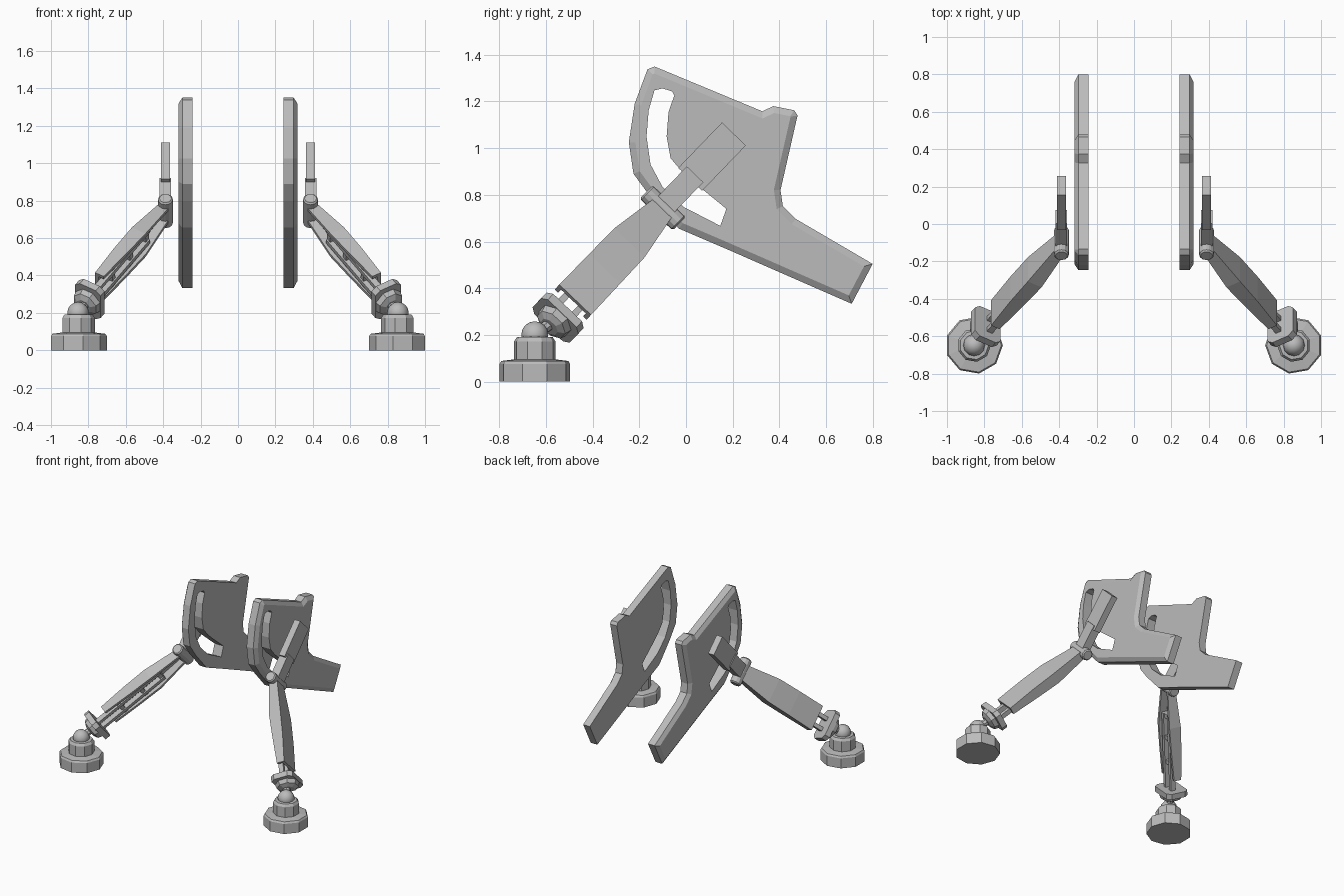
import bpy, bmesh, math
from mathutils import Vector, Matrix

if "Cube" in bpy.data.objects:
    bpy.data.objects.remove(bpy.data.objects["Cube"])

grey = bpy.data.materials.new("grey plastic")
grey.diffuse_color = (0.5, 0.5, 0.5, 1)
grey.use_nodes = True
grey.node_tree.nodes["Principled BSDF"].inputs["Base Color"].default_value = grey.diffuse_color


def finish(name, bm, matrix=Matrix(), smooth=False):
    """Turn a bmesh into an object mirrored to the other side."""
    bm.transform(matrix)
    bmesh.ops.recalc_face_normals(bm, faces=bm.faces[:])
    mesh = bpy.data.meshes.new(name)
    bm.to_mesh(mesh)
    bm.free()
    mesh.materials.append(grey)
    for p in mesh.polygons:
        p.use_smooth = smooth
    ob = bpy.data.objects.new(name, mesh)
    bpy.context.collection.objects.link(ob)
    ob.modifiers.new("mirror", 'MIRROR').use_mirror_merge = False
    return ob


def loft(name, loops, matrix=Matrix(), smooth=False):
    """Bridge rings of equal length and cap both ends."""
    bm = bmesh.new()
    rings = [[bm.verts.new(p) for p in loop] for loop in loops]
    n = len(rings[0])
    for r, s in zip(rings, rings[1:]):
        for i in range(n):
            bm.faces.new((r[i], r[(i + 1) % n], s[(i + 1) % n], s[i]))
    bm.faces.new(rings[0])
    bm.faces.new(rings[-1])
    return finish(name, bm, matrix, smooth)


def lathe(name, profile, sides, matrix, turn=0.0):
    """Revolve (radius, height) points about local z."""
    ang = [turn + math.tau * i / sides for i in range(sides)]
    return loft(name, [[(r * math.cos(a), r * math.sin(a), z) for a in ang]
                       for r, z in profile], matrix)


def box(name, lo, hi, matrix):
    (x0, y0, z0), (x1, y1, z1) = lo, hi
    return loft(name, [[(x, y0, z0), (x, y1, z0), (x, y1, z1), (x, y0, z1)]
                       for x in (x0, x1)], matrix)


def frame(origin, x, y):
    """Local axes: x along the part, y across it, z through it."""
    x = Vector(x).normalized()
    y = Vector(y)
    y = (y - x * y.dot(x)).normalized()
    m = Matrix((x, y, x.cross(y))).transposed().to_4x4()
    m.translation = origin
    return m


def inset(points, d):
    """Offset a closed counter-clockwise outline inward."""
    out = []
    pts = [Vector(p) for p in points]
    for i, p in enumerate(pts):
        e1 = (p - pts[i - 1]).normalized()
        e2 = (pts[(i + 1) % len(pts)] - p).normalized()
        n1, n2 = Vector((-e1.y, e1.x)), Vector((-e2.y, e2.x))
        out.append(p + (n1 + n2) * d / (1 + n1.dot(n2)))
    return out


# Side plate: outline and curved slot in (y, z)
outline = [(-.135, 1.35), (-.165, 1.338), (-.22, 1.19), (-.245, 1.025),
           (-.225, .89), (-.155, .795), (-.03, .655), (.18, .565),
           (.71, .333), (.80, .504), (.47, .697), (.415, .752), (.405, .82),
           (.478, 1.14), (.464, 1.162), (.374, 1.18), (.327, 1.158)]
slot = [(-.135, 1.248), (-.16, 1.162), (-.169, 1.05), (-.152, .93),
        (-.10, .833), (-.01, .748), (.147, .667), (.173, .74), (.053, .838),
        (-.015, .897), (-.066, .957), (-.083, 1.05), (-.075, 1.154),
        (-.05, 1.227), (-.06, 1.243), (-.10, 1.256)]


def side_plate(x_in, x_mid, x_out):
    bm = bmesh.new()

    def ring(points, x):
        return [bm.verts.new((x, p[0], p[1])) for p in points]

    outer = [ring(outline, x_in), ring(outline, x_mid),
             ring(inset(outline, .028), x_out)]
    hole = [ring(slot, x_in), ring(slot, x_out)]
    for rings in (outer, hole):
        for r, s in zip(rings, rings[1:]):
            for i in range(len(r)):
                j = (i + 1) % len(r)
                bm.faces.new((r[i], r[j], s[j], s[i]))
    for o, h in ((outer[0], hole[0]), (outer[-1], hole[-1])):
        edges = [bm.edges.get((r[i - 1], r[i]))
                 for r in (o, h) for i in range(len(r))]
        bmesh.ops.triangle_fill(bm, edges=edges, use_beauty=True,
                                normal=(1, 0, 0))
    finish("side_plate", bm)


side_plate(.243, .298, .317)

# Hinge position and the two directions that meet there
hinge = Vector((.388, -.10, .744))
across = (0, .72, -.694)
blade = frame(hinge, (0, .694, .72), across)
leg = frame(hinge, (.526, -.583, -.612), across)

# Blade clamped beside the plate
box("blade", (.17, -.071, -.024), (.44, .071, .024), blade)
box("blade_neck", (0, -.049, -.031), (.20, .049, .031), blade)

# Hinge barrel
barrel = frame(hinge, across, (1, 0, 0)) @ Matrix.Rotation(math.pi / 2, 4, 'Y')
lathe("hinge_barrel", [(.032, -.098), (.04, -.09), (.04, .09), (.032, .098)],
      12, barrel)


# Hollow leg, open towards the inside
def channel(t, w, lo, hi, th=.02):
    return [(t, -w, lo), (t, -w, hi), (t, w, hi), (t, w, lo),
            (t, w - th, lo), (t, w - th, hi - th),
            (t, th - w, hi - th), (t, th - w, lo)]


loft("leg_shell", [channel(.015, .055, -.03, .03),
                   channel(.27, .09, -.043, .043),
                   channel(.45, .092, -.035, .042),
                   channel(.66, .094, -.022, .032)], leg)

# Sliding rails and webs inside the leg
for s in (-1, 1):
    box("leg_rail", (.2, s * .04 - .014, -.028), (.77, s * .04 + .014, .006), leg)
for t in (.2, .36, .54):
    box("leg_web", (t, -.075, -.02), (t + .03, .075, .02), leg)

# Collar plate with clipped corners, and the boss leading to the ball
corners = [(-.11, -.05), (-.085, -.08), (.085, -.08), (.11, -.05),
           (.11, .05), (.085, .08), (-.085, .08), (-.11, .05)]
loft("collar_plate", [[(t, y, z) for y, z in corners] for t in (.745, .785)], leg)
ball = Vector((.855, -.648, .20))
boss_at = leg @ Vector((.78, 0, 0))
aim = (ball - boss_at).to_track_quat('Z', 'Y').to_matrix().to_4x4()
leg_turn = leg.to_3x3().to_4x4() @ Matrix.Rotation(math.pi / 2, 4, 'Y')
lathe("collar_boss", [(.085, 0), (.075, .035), (.045, .05)], 8,
      Matrix.Translation(boss_at) @ leg_turn, math.pi / 8)
lathe("ball_stem", [(.025, 0), (.025, (ball - boss_at).length)], 8,
      Matrix.Translation(boss_at) @ aim)

# Ball joint and nine-sided foot
bm = bmesh.new()
bmesh.ops.create_uvsphere(bm, u_segments=12, v_segments=8, radius=.058)
finish("ball_joint", bm, Matrix.Translation(ball), True)
lathe("foot", [(.154, 0), (.154, .075), (.146, .088), (.09, .095),
               (.09, .172), (.078, .19), (.055, .192)], 9,
      Matrix.Translation((.855, -.648, 0)), math.pi)
